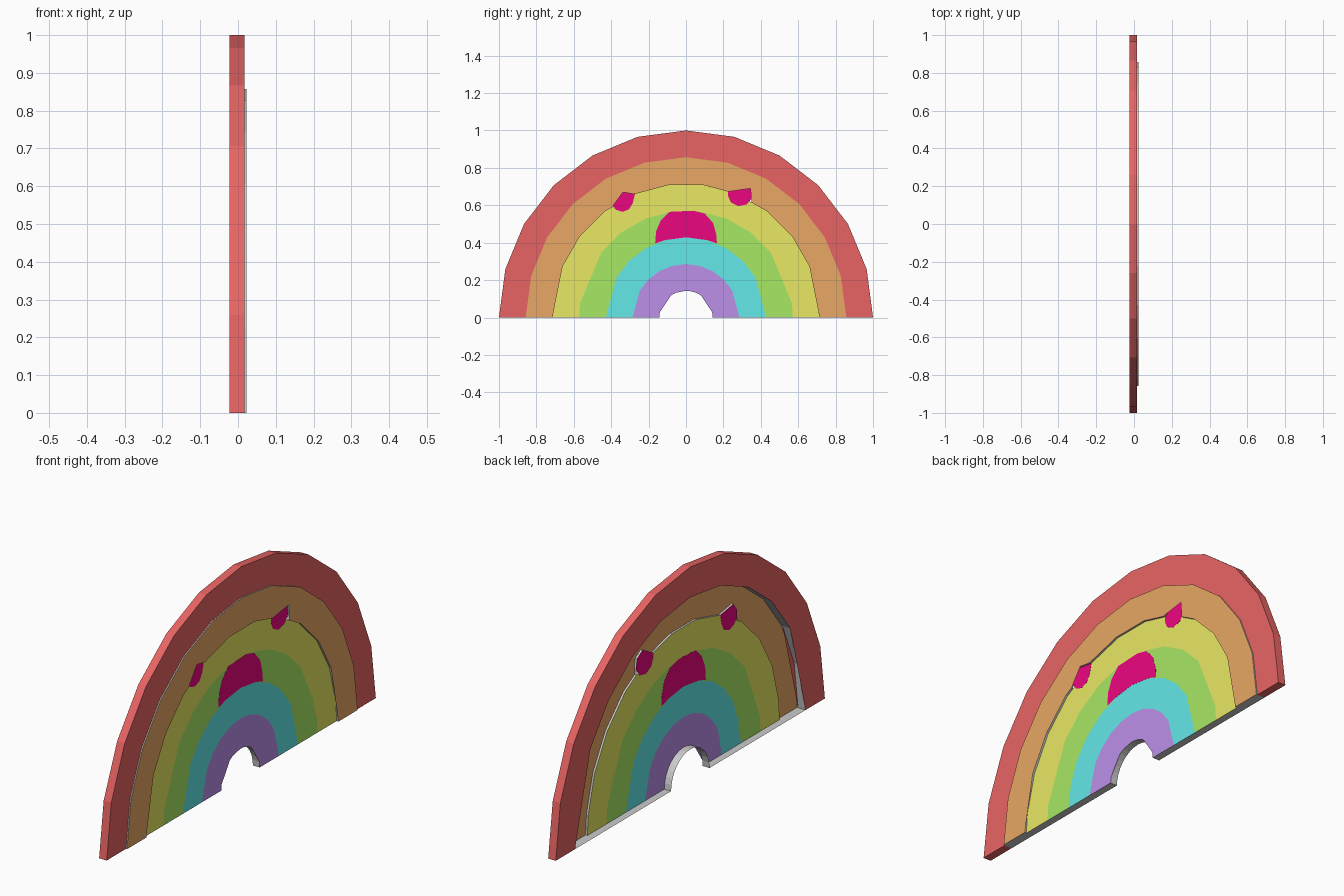
import bpy, bmesh
from math import radians, sin, cos

if "Cube" in bpy.data.objects:
    bpy.data.objects.remove(bpy.data.objects["Cube"])

BACK, PANEL, RED_FRONT, FRONT = -0.0225, 0.013, 0.017, 0.0225
R = [k / 7 for k in range(1, 8)]          # band radii, inside to outside


def material(name, rgb):
    m = bpy.data.materials.new(name)
    m.diffuse_color = (*[(c / 255) ** 2.2 for c in rgb], 1)
    m.use_nodes = True
    m.node_tree.nodes["Principled BSDF"].inputs["Base Color"].default_value = m.diffuse_color
    return m


def arc(r, n=12, half=False):
    """Half circle from +y to -y; half=True shifts the corners by half a step."""
    step = 180 / n
    angles = [0] + [(i - 0.5) * step for i in range(1, n + 1)] + [180] if half \
        else [i * step for i in range(n + 1)]
    return [(r * cos(radians(a)), r * sin(radians(a)) if 0 < a < 180 else 0.0)
            for a in angles]


def finish(name, bm, mat):
    me = bpy.data.meshes.new(name)
    bm.to_mesh(me)
    bm.free()
    ob = bpy.data.objects.new(name, me)
    bpy.context.collection.objects.link(ob)
    if mat:
        me.materials.append(mat)
    return ob


def sheet(name, outline, x, mat, thick=0):
    """Flat outline facing +x, optionally thickened towards -x."""
    bm = bmesh.new()
    f = bm.faces.new([bm.verts.new((x, y, z)) for y, z in outline])
    if thick:
        ext = bmesh.ops.extrude_face_region(bm, geom=[f], use_keep_orig=True)
        vs = [g for g in ext["geom"] if isinstance(g, bmesh.types.BMVert)]
        bmesh.ops.translate(bm, verts=vs, vec=(-thick, 0, 0))
        bmesh.ops.recalc_face_normals(bm, faces=bm.faces)
    bmesh.ops.triangulate(bm, faces=[g for g in bm.faces if len(g.verts) > 4])
    return finish(name, bm, mat)


def wall(name, path, x0, x1, mat=None):
    """Strip following a path, running from x0 to x1."""
    bm = bmesh.new()
    a = [bm.verts.new((x0, y, z)) for y, z in path]
    b = [bm.verts.new((x1, y, z)) for y, z in path]
    for i in range(len(path) - 1):
        bm.faces.new((a[i], a[i + 1], b[i + 1], b[i]))
    return finish(name, bm, mat)


red = material("red", (232, 100, 100))
orange = material("orange", (232, 166, 100))
yellow = material("yellow", (232, 232, 100))
green = material("green", (166, 232, 100))
cyan = material("cyan", (100, 232, 232))
purple = material("purple", (186, 143, 232))
pink = material("pink", (236, 15, 128))

# Band edges
a1, a2, a3, a4 = arc(R[0], 16), arc(R[1]), arc(R[2]), arc(R[3], half=True)
a5, a6, a7 = arc(R[4], half=True), arc(R[5]), arc(R[6])

# Outer red arch: front, back, rim and feet
for name, x in (("red_front", RED_FRONT), ("red_back", BACK)):
    sheet(name, a7 + a6[::-1], x, red)
wall("red_rim", a7, BACK, RED_FRONT, red)
for s in (1, -1):
    wall("red_foot", [(s * R[5], 0), (s, 0)], BACK, RED_FRONT, red)
wall("arch_inner_wall", a6, BACK, FRONT)

# Raised orange band with notches around both cheeks
inner = a5[:5] + [(0.35, 0.615), (0.352, 0.65), (0.345, 0.69), (0.305, 0.716),
                  (0.225, 0.673)] + a5[6:9] + \
    [(-0.29, 0.662), (-0.37, 0.675), (-0.395, 0.64), (-0.397, 0.588)] + a5[9:]
sheet("orange_band", a6 + inner[::-1], FRONT, orange)
wall("orange_inner_wall", inner, PANEL, FRONT)

# Flush inner bands
for name, o, i, mat in (("yellow_band", a5, a4, yellow), ("green_band", a4, a3, green),
                        ("cyan_band", a3, a2, cyan), ("purple_band", a2, a1, purple)):
    sheet(name, o + i[::-1], PANEL, mat)

# Pink cheeks and mouth, visible on both sides of the panel
spots = {
    "right_cheek": [(0.225, 0.673), (0.225, 0.65), (0.24, 0.615), (0.28, 0.595),
                    (0.325, 0.605), (0.35, 0.635), (0.352, 0.65), (0.345, 0.69),
                    (0.305, 0.716)],
    "left_cheek": [(-0.273, 0.66), (-0.285, 0.61), (-0.305, 0.578), (-0.34, 0.565),
                   (-0.375, 0.576), (-0.397, 0.605), (-0.395, 0.64), (-0.37, 0.675),
                   (-0.29, 0.662)],
    "mouth": [(-0.165, 0.397), (-0.16, 0.46), (-0.135, 0.52), (-0.09, 0.565),
              (0.04, 0.571), (0.10, 0.556), (0.145, 0.505), (0.163, 0.44),
              (0.165, 0.397), (0.111, 0.414), (0, 0.429), (-0.111, 0.414)],
}
for name, pts in spots.items():
    sheet(name, pts, PANEL + 0.0006, pink, 0.0012)

# Grey floor and the wall of the small arch opening
for s in (1, -1):
    wall("floor", [(s * R[0], 0), (s * R[4], 0)], BACK, PANEL)
    wall("orange_floor", [(s * R[4], 0), (s * R[5], 0)], BACK, FRONT)
wall("opening_wall", a1, BACK, PANEL)
